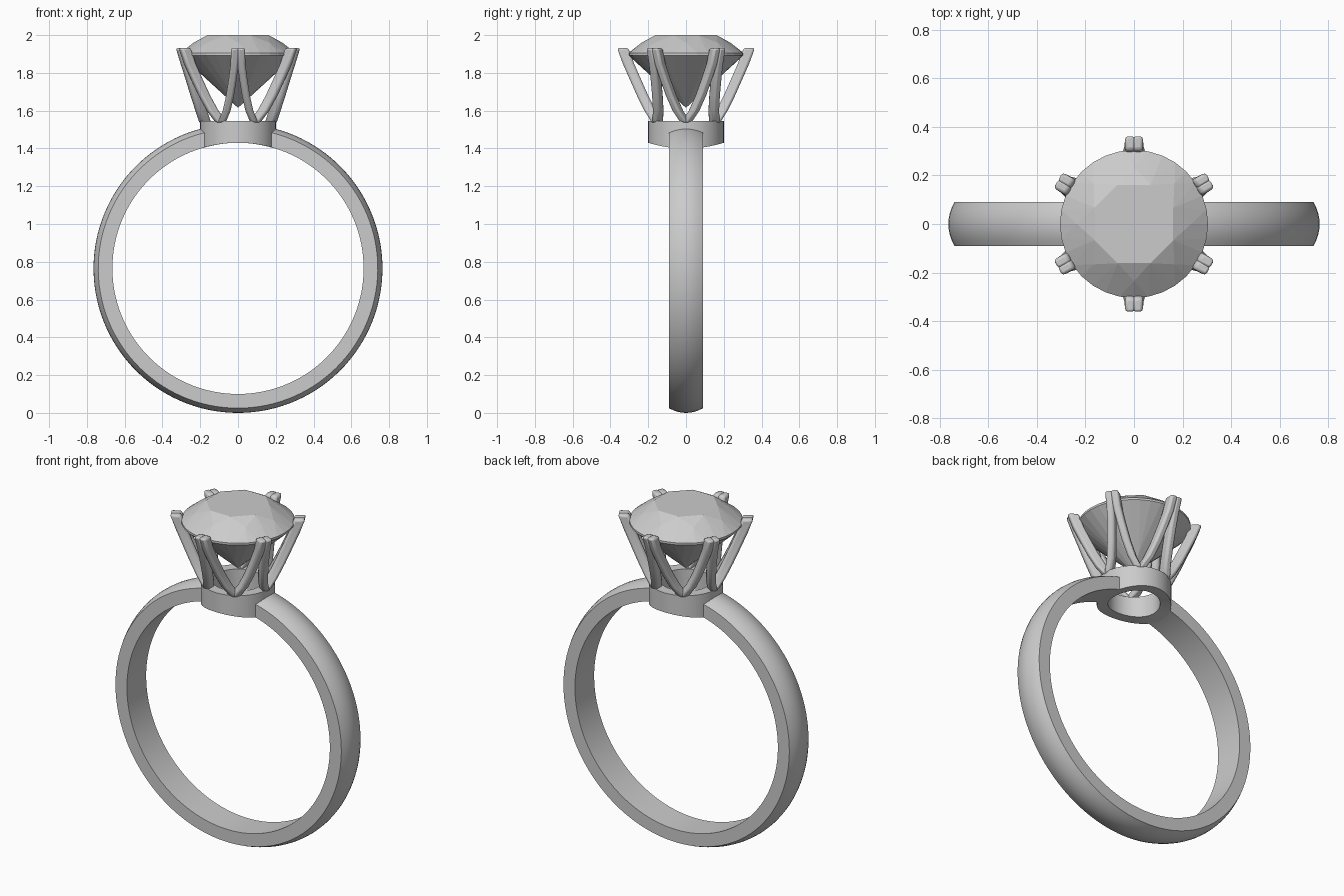
import bpy, bmesh
from math import sin, cos, pi, sqrt, asin, radians

if "Cube" in bpy.data.objects:
    bpy.data.objects.remove(bpy.data.objects["Cube"])

GREY = (0.6, 0.6, 0.6, 1)
metal = bpy.data.materials.new("pale grey")
metal.use_nodes = True
metal.diffuse_color = GREY
metal.node_tree.nodes["Principled BSDF"].inputs["Base Color"].default_value = GREY

CENTRE, INNER, HALF = 0.765, 0.665, 0.09   # band centre height, bore, half width


def finish(bm, name, smooth=None):
    bmesh.ops.recalc_face_normals(bm, faces=bm.faces)
    mesh = bpy.data.meshes.new(name)
    bm.to_mesh(mesh)
    bm.free()
    mesh.materials.append(metal)
    obj = bpy.data.objects.new(name, mesh)
    bpy.context.collection.objects.link(obj)
    if smooth:
        bpy.ops.object.select_all(action="DESELECT")
        obj.select_set(True)
        bpy.context.view_layer.objects.active = obj
        bpy.ops.object.shade_smooth_by_angle(angle=radians(smooth))
    return obj


def loft(bm, sections, closed=False):
    """Skin a list of closed sections; cap the ends unless the loft is closed."""
    rings = [[bm.verts.new(p) for p in s] for s in sections]
    pairs = list(zip(rings, rings[1:])) + ([(rings[-1], rings[0])] if closed else [])
    for a, b in pairs:
        for i in range(len(a)):
            j = (i + 1) % len(a)
            bm.faces.new((a[i], a[j], b[j], b[i]))
    if not closed:
        bm.faces.new(rings[0])
        bm.faces.new(rings[-1])


# Band: domed outside, flat bore, open where the collar sits
profile = [(-HALF, INNER), (HALF, INNER)]
for i in range(9):
    u = 1 - i / 4
    profile.append((HALF * u, 0.74 + 0.025 * (1 - u * u)))
gap = asin(0.16 / INNER)
bm = bmesh.new()
steps = 112
angles = [gap + (2 * pi - 2 * gap) * i / steps for i in range(steps + 1)]
loft(bm, [[(r * sin(a), y, CENTRE + r * cos(a)) for y, r in profile] for a in angles])
finish(bm, "band", 35)

# Collar: tube whose lower rim follows the bore of the band
bm = bmesh.new()
sections = []
for i in range(64):
    a = 2 * pi * i / 64
    section = []
    for r, top in ((0.2, False), (0.2, True), (0.14, True), (0.14, False)):
        x, y = r * cos(a), r * sin(a)
        z = 1.545 if top else CENTRE + sqrt(INNER ** 2 - x * x)
        section.append((x, y, z))
    sections.append(section)
loft(bm, sections, closed=True)
finish(bm, "collar", 35)

# Prongs: two legs joined at the tip and spreading to meet their neighbours
leg_path = [(0.016, 0.335, 1.932), (0.018, 0.305, 1.85), (0.028, 0.27, 1.77),
            (0.042, 0.23, 1.68), (0.06, 0.19, 1.6), (0.087, 0.15, 1.535)]
for k in range(6):
    a = radians(30 + 60 * k)
    bm = bmesh.new()
    for side in (-1, 1):
        sections = []
        for t, r, z in leg_path:
            section = []
            for dt, dr in ((-1, -1), (1, -1), (1, 1), (-1, 1)):
                tt = side * t + 0.021 * dt
                rr = r + 0.03 * dr
                section.append((rr * cos(a) - tt * sin(a), rr * sin(a) + tt * cos(a), z))
            sections.append(section)
        loft(bm, sections)
    prong = finish(bm, "prong_%d" % (k + 1), 40)
    bevel = prong.modifiers.new("soft edges", "BEVEL")
    bevel.width = 0.012
    bevel.segments = 2
    bevel.angle_limit = radians(40)

# Gem: brilliant cut from rings of points wrapped in a hull
bm = bmesh.new()
rings = [(8, 0.175, 2.0, 0.5), (8, 0.235, 1.96, 0), (32, 0.305, 1.905, 0),
         (32, 0.305, 1.893, 0), (8, 0.085, 1.69, 0.5)]
for count, r, z, shift in rings:
    for i in range(count):
        a = 2 * pi * (i + shift) / count
        bm.verts.new((r * cos(a), r * sin(a), z))
bm.verts.new((0, 0, 1.615))
bmesh.ops.convex_hull(bm, input=bm.verts)
bmesh.ops.dissolve_limit(bm, angle_limit=radians(1), verts=bm.verts, edges=bm.edges)
finish(bm, "gem")
